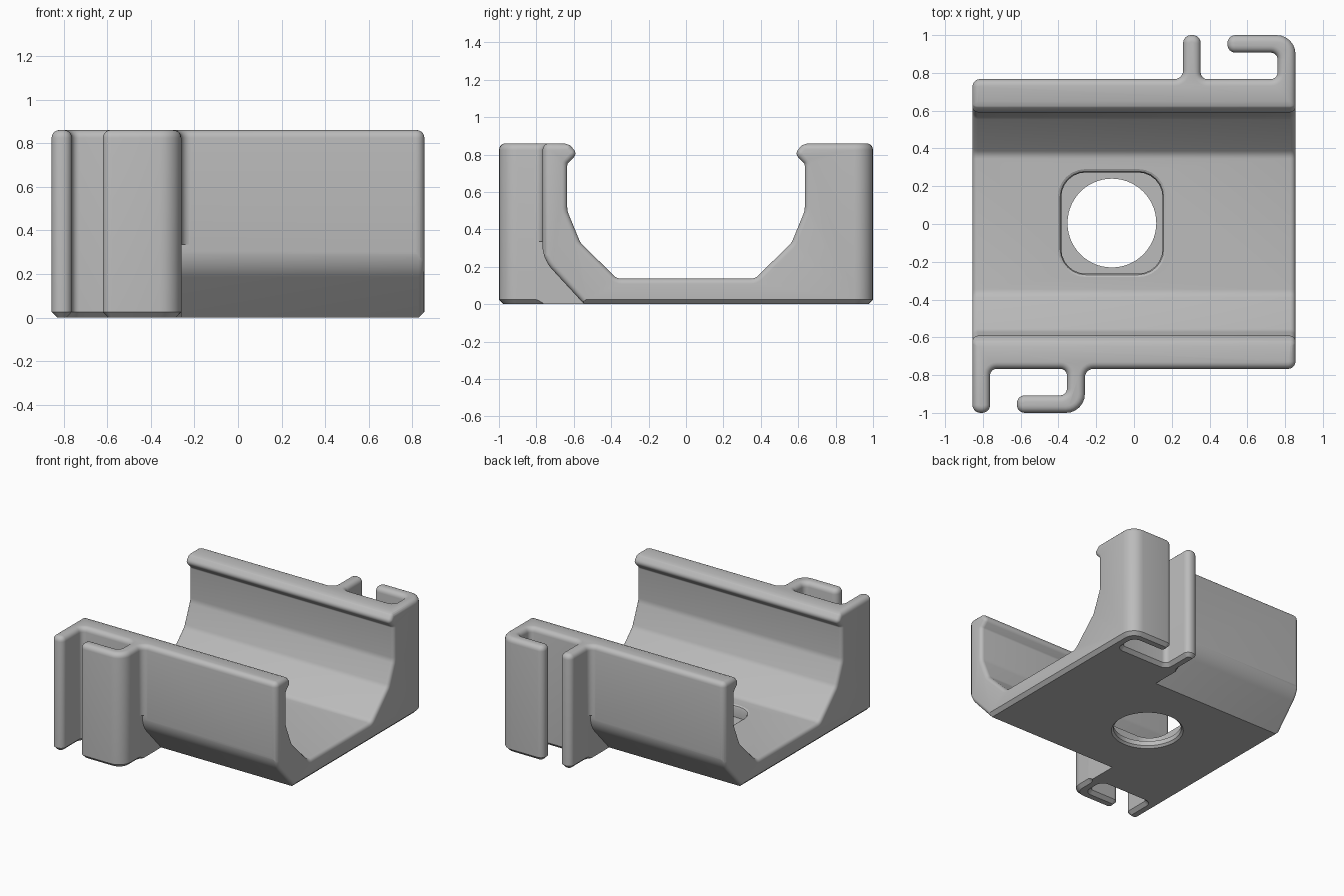
import bpy
import bmesh
from math import sin, cos, pi
from mathutils import Vector

if "Cube" in bpy.data.objects:
    bpy.data.objects.remove(bpy.data.objects["Cube"], do_unlink=True)

HEIGHT, HALF_X, WALL_Y = 0.86, 0.855, 0.767


def rounded(corners, inset=0.0, steps=6):
    """Counterclockwise outline with corners (u, v, radius), moved inwards by inset."""
    out = []
    for i, (u, v, r) in enumerate(corners):
        p = Vector((u, v))
        a = (p - Vector(corners[i - 1][:2])).normalized()
        b = (Vector(corners[(i + 1) % len(corners)][:2]) - p).normalized()
        na, nb = Vector((-a.y, a.x)), Vector((-b.y, b.x))
        p = p + (na + nb) * inset / (1 + na.dot(nb))
        if r == 0:
            out.append(p)
            continue
        turn = 1 if a.x * b.y - a.y * b.x > 0 else -1
        r = max(r - inset * turn, 0.002)
        centre = p + (na + nb) * turn * r / (1 + na.dot(nb))
        sweep = na.angle(nb)
        for k in range(steps + 1):
            t = k / steps
            n = (na * sin((1 - t) * sweep) + nb * sin(t * sweep)) / sin(sweep)
            out.append(centre - n * turn * r)
    return out


def loft(name, corners, levels, axis="Z", steps=6):
    """Solid through the outline at each (level, inset)."""
    bm = bmesh.new()
    rings = []
    for w, inset in levels:
        ring = rounded(corners, inset, steps)
        rings.append([bm.verts.new((p.x, p.y, w) if axis == "Z" else (w, p.x, p.y))
                      for p in ring])
    n = len(rings[0])
    for lo, hi in zip(rings, rings[1:]):
        for i in range(n):
            j = (i + 1) % n
            bm.faces.new((lo[i], lo[j], hi[j], hi[i]))
    bm.faces.new(rings[0][::-1])
    bm.faces.new(rings[-1])
    bmesh.ops.recalc_face_normals(bm, faces=bm.faces)
    mesh = bpy.data.meshes.new(name)
    bm.to_mesh(mesh)
    bm.free()
    obj = bpy.data.objects.new(name, mesh)
    bpy.context.collection.objects.link(obj)
    return obj


def cut(target, cutter):
    cutter.hide_render = True
    mod = target.modifiers.new("cut", "BOOLEAN")
    mod.operation, mod.solver, mod.object = "DIFFERENCE", "EXACT", cutter
    bpy.ops.object.select_all(action="DESELECT")
    bpy.context.view_layer.objects.active = target
    target.select_set(True)
    bpy.ops.object.modifier_apply(modifier=mod.name)
    bpy.data.objects.remove(cutter, do_unlink=True)


# Plan of a post and hook, measured from the outer face of the hook
clip = [(-0.595, 1, 0.042), (-0.502, 1, 0.042), (-0.502, WALL_Y, 0.035),
        (-0.095, WALL_Y, 0.035), (-0.095, 0.907, 0.035), (-0.36, 0.907, 0.042),
        (-0.36, 1, 0.042), (0, 1, 0.1)]
FRONT_X = -0.26
plan = [(x + FRONT_X, -y, r) for x, y, r in clip]
plan += [(FRONT_X, -WALL_Y, 0.045), (HALF_X, -WALL_Y, 0.04)]
plan += [(x + HALF_X, y, r) for x, y, r in reversed(clip)]
plan += [(-FRONT_X, WALL_Y, 0.045), (-HALF_X, WALL_Y, 0.04)]

# Full-height body: chamfered foot, rounded rim
ROUND = 0.036
rim = [(HEIGHT - ROUND * (1 - sin(a)), ROUND * (1 - cos(a)))
       for a in (k * pi / 10 for k in range(6))]
cradle = loft("cradle", plan, [(0, 0.025), (0.025, 0)] + rim)

# Channel with a snap lip, rounded where it leaves the ends
half = [(0.37, 0.137, 0.06), (0.565, 0.33, 0.08), (0.635, 0.5, 0.1),
        (0.635, 0.75, 0.02), (0.58, 0.805, 0.03), (0.62, 0.85, 0.02),
        (0.68, 0.87, 0), (0.68, 1.1, 0)]
channel = half + [(-y, z, r) for y, z, r in reversed(half)]
EDGE = 0.028
flare = [(HALF_X - EDGE * (1 - sin(a)), -EDGE * (1 - cos(a)))
         for a in (k * pi / 8 for k in range(5))] + [(0.95, -EDGE)]
ends = [(-x, d) for x, d in reversed(flare)] + flare
cut(cradle, loft("channel_cutter", channel, ends, "X", 4))

# Sloped undersides beside the clips
slope = [(-0.95, -0.1, 0), (-0.452, -0.1, 0), (-0.768, 0.243, 0.2),
         (-0.768, 0.335, 0), (-0.95, 0.335, 0)]
cut(cradle, loft("front_slope_cutter", slope, [(FRONT_X + 0.001, 0)] + flare, "X", 10))
back_slope = [(-y, z, r) for y, z, r in reversed(slope)]
back_ends = ends[:len(flare)] + [(-FRONT_X - 0.001, 0)]
cut(cradle, loft("back_slope_cutter", back_slope, back_ends, "X", 10))

# Square recess with a round through hole
CX, CY, S, R = -0.117, 0.005, 0.268, 0.13
recess = [(CX + S * i, CY + S * j, R) for i, j in ((-1, -1), (1, -1), (1, 1), (-1, 1))]
cut(cradle, loft("recess_cutter", recess,
                 [(0.05, 0), (0.117, 0), (0.131, -0.006), (0.137, -0.018), (0.3, -0.018)]))
H = 0.235
hole = [(CX + H * i, CY + H * j, H * 0.999) for i, j in ((-1, -1), (1, -1), (1, 1), (-1, 1))]
cut(cradle, loft("hole_cutter", hole,
                 [(-0.1, -0.015), (0, -0.015), (0.015, 0), (0.3, 0)], steps=14))

# Single grey finish
grey = bpy.data.materials.new("plain_grey")
grey.use_nodes = True
grey.diffuse_color = (0.5, 0.5, 0.5, 1)
grey.node_tree.nodes["Principled BSDF"].inputs["Base Color"].default_value = (0.5, 0.5, 0.5, 1)
cradle.data.materials.clear()
cradle.data.materials.append(grey)
bpy.ops.object.shade_smooth_by_angle(angle=pi / 7)
